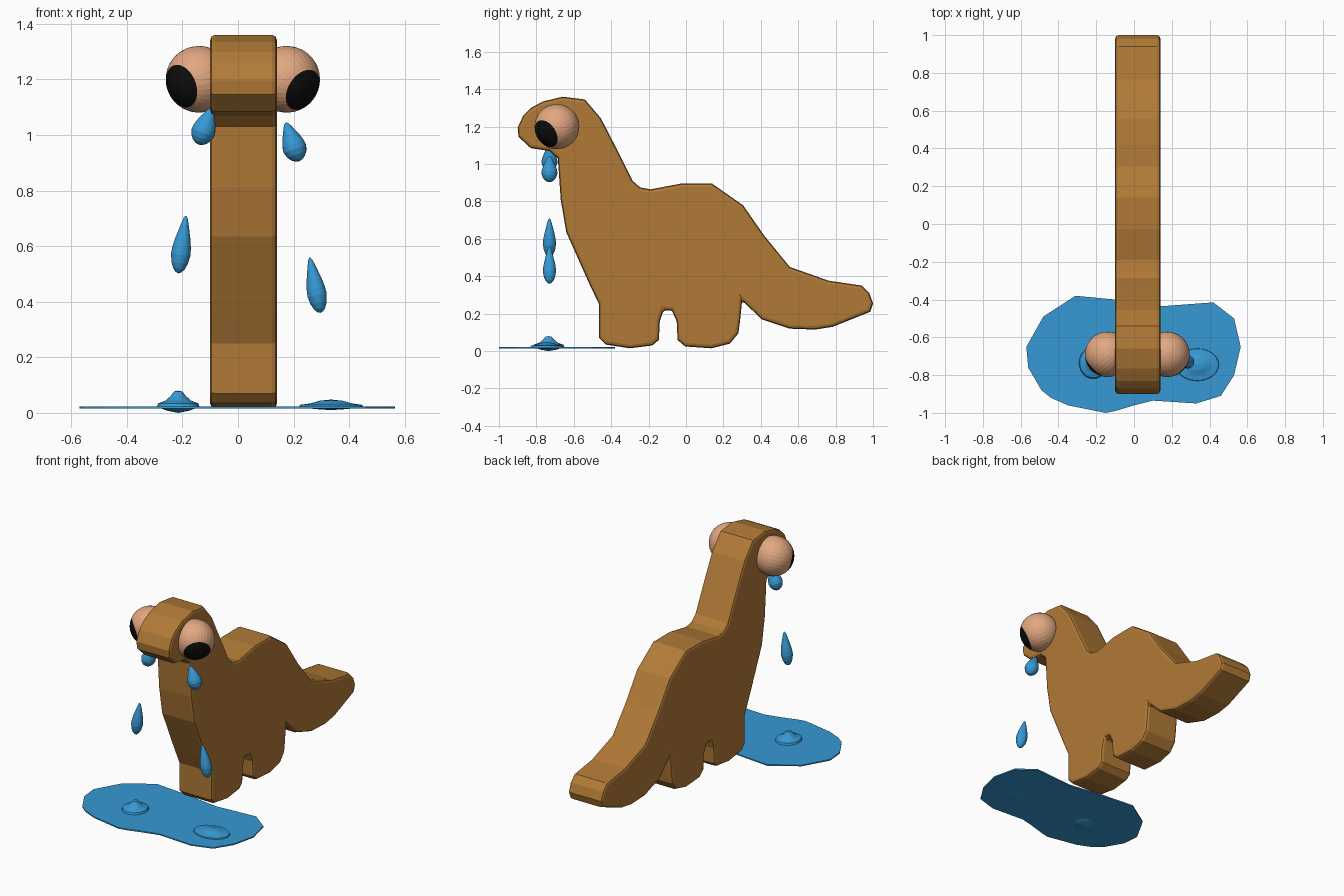
import bpy, bmesh, math
from mathutils import Vector, Matrix

if "Cube" in bpy.data.objects:
    bpy.data.objects.remove(bpy.data.objects["Cube"], do_unlink=True)


def material(name, r, g, b):
    mat = bpy.data.materials.new(name)
    mat.use_nodes = True
    mat.diffuse_color = (r, g, b, 1)
    shader = next(n for n in mat.node_tree.nodes if n.type == 'BSDF_PRINCIPLED')
    shader.inputs["Base Color"].default_value = (r, g, b, 1)
    shader.inputs["Roughness"].default_value = 0.6
    return mat


BROWN = material("caramel brown", 0.44, 0.195, 0.038)
PEACH = material("peach", 0.76, 0.39, 0.22)
BLACK = material("pupil black", 0.004, 0.004, 0.004)
BLUE = material("tear blue", 0.037, 0.32, 0.66)


def finish(bm, name, *mats):
    """Turn a bmesh into a linked, named object."""
    bmesh.ops.recalc_face_normals(bm, faces=bm.faces)
    mesh = bpy.data.meshes.new(name)
    bm.to_mesh(mesh)
    bm.free()
    for mat in mats:
        mesh.materials.append(mat)
    obj = bpy.data.objects.new(name, mesh)
    bpy.context.collection.objects.link(obj)
    return obj


def slab(name, points, depth, mat):
    """Extrude an outline of vectors along the depth vector."""
    bm = bmesh.new()
    face = bm.faces.new([bm.verts.new(p) for p in points])
    result = bmesh.ops.extrude_face_region(bm, geom=[face], use_keep_orig=True)
    moved = [v for v in result["geom"] if isinstance(v, bmesh.types.BMVert)]
    bmesh.ops.translate(bm, verts=moved, vec=depth)
    return finish(bm, name, mat)


def lathe(name, profile, mat, matrix, steps=24):
    """Spin a (radius, height) profile around z, then place it."""
    bm = bmesh.new()
    verts = [bm.verts.new((r, 0, z)) for r, z in profile]
    edges = [bm.edges.new(pair) for pair in zip(verts, verts[1:])]
    bmesh.ops.spin(bm, geom=verts + edges, cent=(0, 0, 0), axis=(0, 0, 1),
                   angle=math.tau, steps=steps, use_merge=True)
    bmesh.ops.remove_doubles(bm, verts=bm.verts, dist=0.0001)
    bmesh.ops.transform(bm, matrix=matrix, verts=bm.verts)
    return finish(bm, name, mat)


# Body: side silhouette (y, z) from snout over the back, tail, legs and chest
body_outline = [
    (-.87, 1.26), (-.83, 1.3), (-.765, 1.335), (-.66, 1.36), (-.54, 1.345),
    (-.455, 1.245), (-.37, 1.08), (-.285, .91), (-.245, .875), (-.19, .865),
    (-.03, .895), (.14, .895), (.305, .78), (.42, .615), (.555, .45),
    (.76, .377), (.94, .35), (.98, .31), (1, .255), (.985, .21),
    (.785, .13), (.69, .115), (.555, .12), (.405, .17), (.3, .27),
    (.29, .17), (.28, .095), (.235, .04), (.135, .015), (-.005, .025),
    (-.045, .06), (-.05, .16), (-.075, .215), (-.12, .22), (-.14, .16),
    (-.145, .06), (-.18, .03), (-.3, .015), (-.43, .035), (-.465, .07),
    (-.465, .25), (-.515, .355), (-.64, .635), (-.67, .81), (-.685, 1.03),
    (-.73, 1.07), (-.83, 1.085), (-.895, 1.145), (-.9, 1.195)]
body = slab("body", [(-.1, y, z) for y, z in body_outline],
            Vector((.24, 0, 0)), BROWN)
bevel = body.modifiers.new("rounded rim", 'BEVEL')
bevel.width = 0.018
bevel.segments = 2
bevel.limit_method = 'ANGLE'
bevel.angle_limit = math.radians(70)


# Eyes: each sphere's pole points along the gaze, so the pupil is a clean cap
def eye(name, x, gaze):
    gaze = Vector(gaze).normalized()
    bm = bmesh.new()
    bmesh.ops.create_uvsphere(bm, u_segments=32, v_segments=26, radius=0.12)
    turn = gaze.to_track_quat('Z', 'Y').to_matrix().to_4x4()
    bmesh.ops.transform(bm, matrix=turn, verts=bm.verts)
    for face in bm.faces:
        direction = face.calc_center_median().normalized()
        face.material_index = int(direction.dot(gaze) > math.cos(math.radians(42)))
    obj = finish(bm, name, PEACH, BLACK)
    obj.location = (x, -.69, 1.2)


eye("left_eye", .175, (.67, -.67, -.44))
eye("right_eye", -.14, (-.72, -.67, -.28))

# Tears: unit drop with its tip at the top, stretched from bottom to tip
drop_profile = [(0, 0), (.3, .02), (.6, .08), (.85, .18), (1, .32), (.95, .45),
                (.78, .6), (.55, .75), (.36, .87), (.2, .96), (0, 1)]


def tear(name, bottom, tip, radius):
    low, high = (Vector((x, -.73, z)) for x, z in (bottom, tip))
    axis = high - low
    matrix = (Matrix.Translation(low)
              @ axis.to_track_quat('Z', 'Y').to_matrix().to_4x4()
              @ Matrix.Diagonal((radius, radius, axis.length, 1)))
    lathe(name, drop_profile, BLUE, matrix)


tear("left_upper_tear", (.22, .905), (.172, 1.045), .043)
tear("left_lower_tear", (.297, .36), (.258, .56), .035)
tear("right_upper_tear", (-.142, .965), (-.093, 1.1), .043)
tear("right_lower_tear", (-.215, .502), (-.187, .71), .035)

# Puddle on the ground
puddle_outline = [
    (-.31, -.38), (-.48, -.49), (-.57, -.65), (-.56, -.76), (-.49, -.88),
    (-.44, -.92), (-.35, -.96), (-.15, -1), (-.1, -.99), (0, -.96),
    (.1, -.935), (.33, -.95), (.46, -.91), (.53, -.8), (.565, -.65),
    (.53, -.5), (.42, -.415), (.15, -.435), (-.1, -.4)]
slab("puddle", [(x, y, .015) for x, y in puddle_outline],
     Vector((0, 0, .008)), BLUE)

# Splashes where the tears land
lathe("right_splash", [(0, .08), (.015, .077), (.028, .06), (.045, .045),
                       (.072, .034), (.077, .022), (.04, .008), (0, 0)], BLUE,
      Matrix.Translation((-.215, -.735, 0)) @ Matrix.Diagonal((1, 1.1, 1, 1)))
lathe("left_splash", [(0, .048), (.04, .044), (.075, .034), (.112, .029),
                      (.115, .022), (.06, .014), (0, .01)], BLUE,
      Matrix.Translation((.335, -.745, 0)) @ Matrix.Diagonal((1, .75, 1, 1)))
